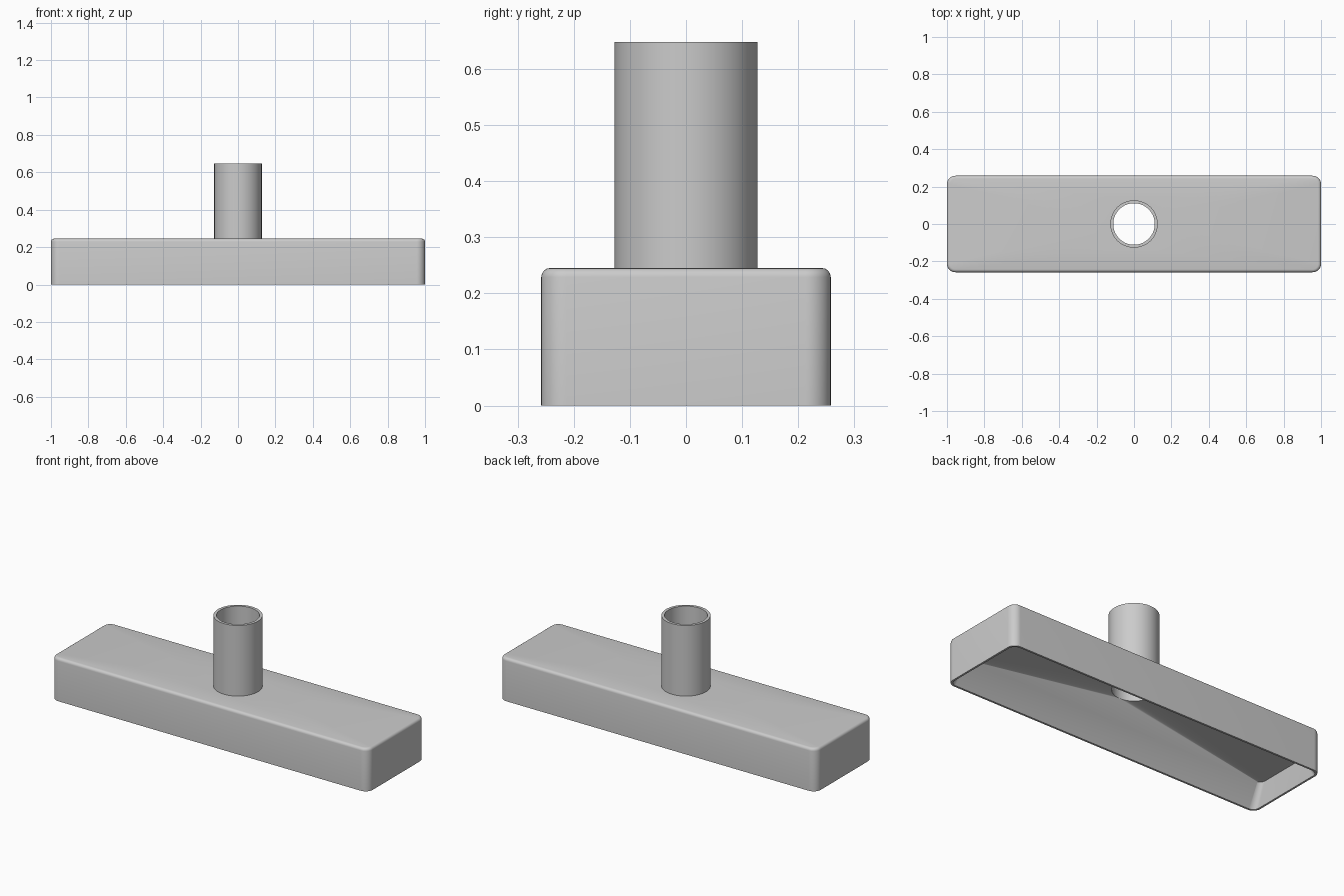
import bpy, bmesh
from math import cos, sin, pi

if "Cube" in bpy.data.objects:
    bpy.data.objects.remove(bpy.data.objects["Cube"])

SEG = 12                          # segments per quarter turn
HALF_X, HALF_Y = 1.0, 0.258       # head footprint
TOP, PIPE_TOP = 0.245, 0.648
R_OUT, R_IN = 0.127, 0.111        # pipe radii
WALL = 0.011
THROAT = 0.22                     # height where the funnel meets the pipe
SHOULDER = 0.12                   # height where the end walls turn inwards


def ring(hx, hy, r, z):
    """Rounded rectangle; a circle when hx == hy == r."""
    pts = []
    for q, (sx, sy) in enumerate([(1, 1), (-1, 1), (-1, -1), (1, -1)]):
        for i in range(SEG + 1):
            a = (q + i / SEG) * pi / 2
            pts.append((sx * (hx - r) + r * cos(a), sy * (hy - r) + r * sin(a), z))
    return pts


def circle(r, z):
    return ring(r, r, r, z)


def box(inset, r, z):
    return ring(HALF_X - inset, HALF_Y - inset, r, z)


def loft(name, rings):
    """Skin consecutive rings with quads."""
    bm = bmesh.new()
    loops = [[bm.verts.new(p) for p in pts] for pts in rings]
    n = len(loops[0])
    for a, b in zip(loops, loops[1:]):
        for i in range(n):
            j = (i + 1) % n
            bm.faces.new((a[i], a[j], b[j], b[i]))
    bmesh.ops.remove_doubles(bm, verts=bm.verts, dist=1e-5)
    mesh = bpy.data.meshes.new(name)
    bm.to_mesh(mesh)
    bm.free()
    obj = bpy.data.objects.new(name, mesh)
    bpy.context.collection.objects.link(obj)
    bpy.ops.object.select_all(action='DESELECT')
    obj.select_set(True)
    bpy.context.view_layer.objects.active = obj
    bpy.ops.object.shade_smooth_by_angle()
    return obj


# Head: open-bottomed shell with a rounded top edge; inside, the long sides
# slope in one plane up to the pipe while the ends rise to a shoulder first
B = 0.016
top_edge = []
for i in range(5):
    a = i / 4 * pi / 2
    inset = B * (1 - cos(a))
    top_edge.append(box(inset, 0.045 - inset, TOP - B + B * sin(a)))
rim_y = HALF_Y - WALL
shoulder_y = rim_y + (R_IN - rim_y) * SHOULDER / THROAT
loft("nozzle_head",
     [circle(R_IN, THROAT),
      ring(0.972, shoulder_y, 0.03, SHOULDER),
      box(WALL, 0.036, 0),
      box(0, 0.045, 0)]
     + top_edge
     + [circle(R_OUT, TOP)])

# Pipe: hollow tube standing on the head
loft("pipe",
     [circle(R_OUT, TOP),
      circle(R_OUT, PIPE_TOP),
      circle(R_IN, PIPE_TOP),
      circle(R_IN, THROAT)])
